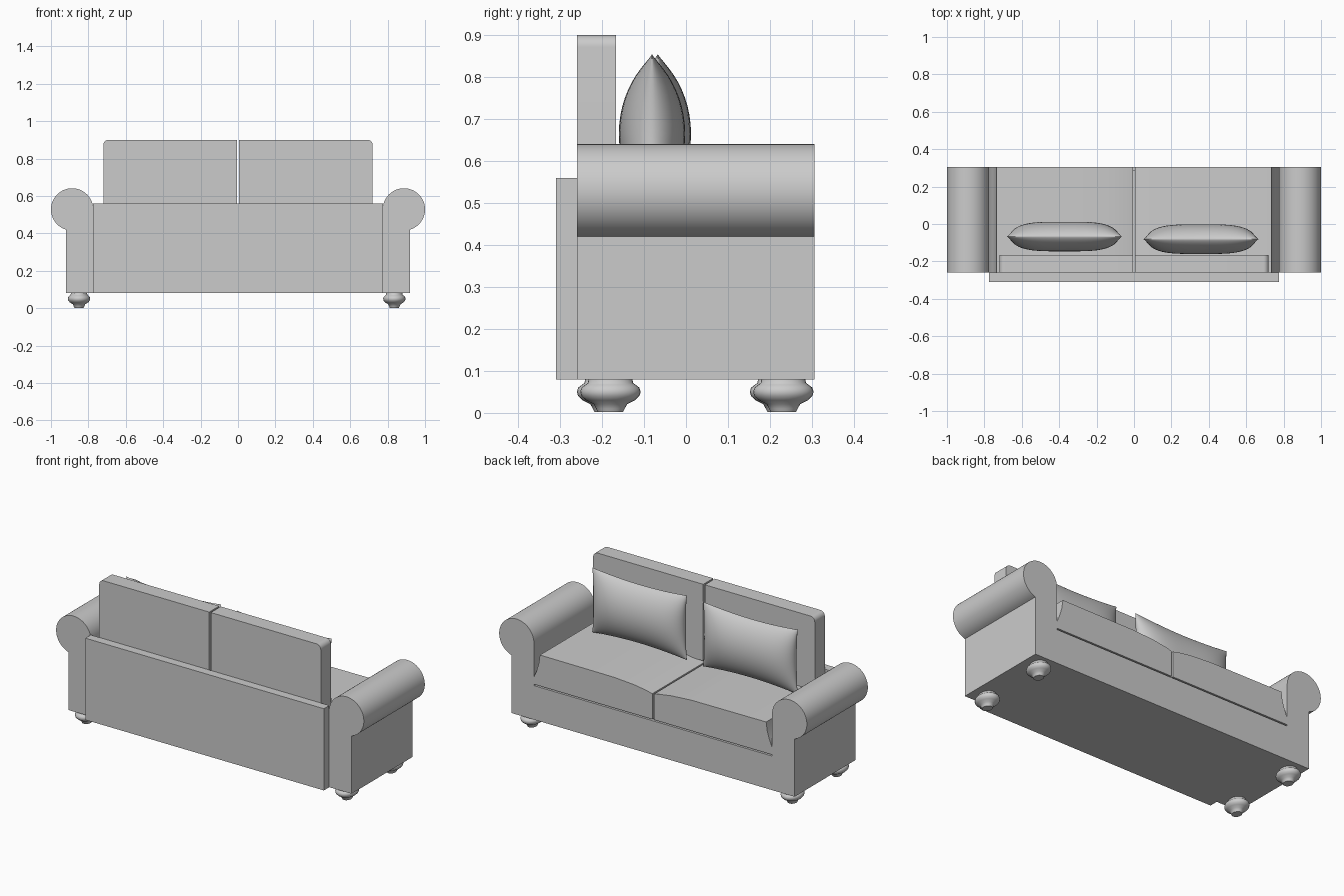
import bpy, bmesh
from math import cos, sin, pi, radians

cube = bpy.data.objects.get("Cube")
if cube:
    bpy.data.objects.remove(cube, do_unlink=True)

GREY = (0.6, 0.6, 0.6, 1)
fabric = bpy.data.materials.new("plain grey")
fabric.use_nodes = True
fabric.diffuse_color = GREY
fabric.node_tree.nodes["Principled BSDF"].inputs["Base Color"].default_value = GREY


def finish(name, bm, angle=35):
    bmesh.ops.recalc_face_normals(bm, faces=bm.faces)
    mesh = bpy.data.meshes.new(name)
    bm.to_mesh(mesh)
    bm.free()
    mesh.materials.append(fabric)
    obj = bpy.data.objects.new(name, mesh)
    bpy.context.collection.objects.link(obj)
    bpy.ops.object.select_all(action='DESELECT')
    obj.select_set(True)
    bpy.context.view_layer.objects.active = obj
    bpy.ops.object.shade_smooth_by_angle(angle=radians(angle))
    return obj


def prism(name, profile, y0, y1):
    """Extrude an x-z outline from y0 to y1."""
    bm = bmesh.new()
    face = bm.faces.new([bm.verts.new((x, y0, z)) for x, z in profile])
    new = bmesh.ops.extrude_face_region(bm, geom=[face])["geom"]
    moved = [v for v in new if isinstance(v, bmesh.types.BMVert)]
    bmesh.ops.translate(bm, vec=(0, y1 - y0, 0), verts=moved)
    return finish(name, bm)


def arc(cx, cz, r, a0, a1, n):
    steps = [radians(a0 + (a1 - a0) * i / n) for i in range(n + 1)]
    return [(cx + r * cos(a), cz + r * sin(a)) for a in steps]


BACK, FRONT = -0.26, 0.306

# Base and rolled arms in one outline
half = [(0.92, 0.08)] + arc(0.887, 0.528, 0.113, -73, 180, 40) + [(0.774, 0.28)]
prism("base_and_arms", half + [(-x, z) for x, z in reversed(half)], BACK, FRONT)

# Rear panel
prism("rear_panel", [(-0.775, 0.08), (0.775, 0.08), (0.775, 0.56), (-0.775, 0.56)], -0.31, BACK)

# Seat and back cushions
seat = [(0.005, 0.288), (0.005, 0.438), (0.04, 0.447), (0.12, 0.459), (0.25, 0.468),
        (0.735, 0.47), (0.742, 0.42), (0.757, 0.37), (0.774, 0.33), (0.774, 0.288)]
back = [(0.005, 0.45), (0.72, 0.45)] + arc(0.692, 0.872, 0.028, 0, 90, 8) + [(0.005, 0.9)]
for side, s in (("left", 1), ("right", -1)):
    prism(side + "_seat_cushion", [(s * x, z) for x, z in seat], BACK, FRONT)
    prism(side + "_back_cushion", [(s * x, z) for x, z in back], BACK, -0.167)

# Inner support under the seat cushions
prism("seat_support", [(-0.76, 0.27), (0.76, 0.27), (0.76, 0.3), (-0.76, 0.3)], BACK, FRONT - 0.02)


def pillow(name, cx, cy, cz, hx=0.308, hz=0.19, depth=0.079, nu=32, nv=24):
    """Two bulged sheets that meet at a pinched seam."""
    bm = bmesh.new()
    for s in (-1, 1):
        grid = []
        for i in range(nu + 1):
            u = -cos(pi * i / nu)
            row = []
            for j in range(nv + 1):
                v = -cos(pi * j / nv)
                x = u * hx * (1 - 0.05 * (1 - v * v))
                z = v * hz * (1 - 0.1 * (1 - u * u))
                t = depth * max(0, 1 - u ** 4) ** 0.55 * max(0, 1 - v * v) ** 0.7
                row.append(bm.verts.new((cx + x, cy + s * t, cz + z)))
            grid.append(row)
        for a, b in zip(grid, grid[1:]):
            for j in range(nv):
                bm.faces.new((a[j], b[j], b[j + 1], a[j + 1]))
    bmesh.ops.remove_doubles(bm, verts=bm.verts, dist=0.0005)
    finish(name, bm, 80)


pillow("left_pillow", 0.358, -0.081, 0.665)
pillow("right_pillow", -0.372, -0.067, 0.665)


def foot(name, cx, cy, n=28):
    """Turned bun foot, slightly longer than wide."""
    rings = [(0.03, 0.002), (0.034, 0.01), (0.04, 0.021), (0.058, 0.03), (0.069, 0.04), (0.072, 0.05),
             (0.069, 0.06), (0.06, 0.067), (0.054, 0.071), (0.052, 0.082)]
    bm = bmesh.new()
    loops = [[bm.verts.new((cx + 0.83 * r * cos(2 * pi * k / n), cy + r * sin(2 * pi * k / n), z))
              for k in range(n)] for r, z in rings]
    for a, b in zip(loops, loops[1:]):
        for k in range(n):
            m = (k + 1) % n
            bm.faces.new((a[k], a[m], b[m], b[k]))
    bm.faces.new(loops[0])
    bm.faces.new(loops[-1])
    finish(name, bm, 50)


# Feet
for side, x, shift in (("left", 0.836, 0), ("right", -0.85, -0.008)):
    foot(side + "_front_foot", x, 0.232 + shift)
    foot(side + "_rear_foot", x, -0.18 + shift)
